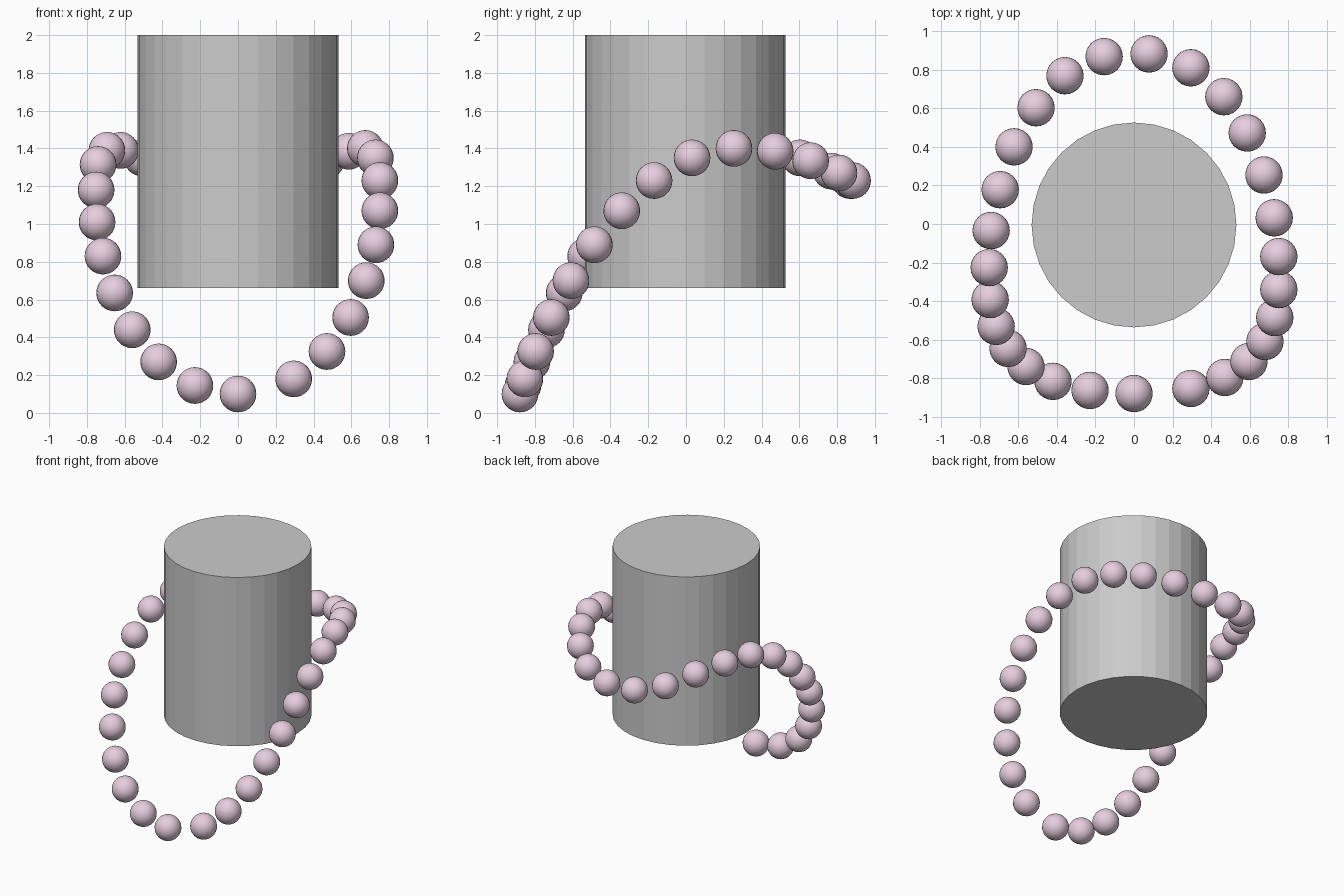
import bpy
from mathutils import Vector

# Cylindrical post, flat 32-sided
bpy.ops.mesh.primitive_cylinder_add(vertices=32, radius=0.531, depth=1.34,
                                    location=(0, -0.005, 1.33))
bpy.context.object.name = "post"

# Bead centres along the draped loop
path = [
    (0, -.879, .10), (.295, -.853, .18), (.471, -.796, .325), (.596, -.713, .505),
    (.679, -.609, .70), (.73, -.485, .89), (.751, -.34, 1.07), (.751, -.169, 1.23),
    (.727, .032, 1.35), (.674, .254, 1.40), (.587, .472, 1.385), (.466, .66, 1.335),
    (.295, .81, 1.27), (.078, .882, 1.23), (-.155, .868, 1.23), (-.358, .769, 1.28),
    (-.508, .603, 1.35), (-.622, .40, 1.39), (-.694, .178, 1.39), (-.741, -.034, 1.315),
    (-.751, -.226, 1.18), (-.746, -.392, 1.01), (-.715, -.531, .83), (-.653, -.645, .635),
    (-.56, -.739, .44), (-.42, -.816, .27), (-.228, -.863, .145),
]

pink = bpy.data.materials.new("bead_pink")
pink.diffuse_color = (0.8, 0.62, 0.74, 1)

# One smooth bead mesh shared by the whole string
bpy.ops.mesh.primitive_uv_sphere_add(segments=24, ring_count=16, radius=0.097)
first = bpy.context.object
bpy.ops.object.shade_smooth()
first.data.materials.append(pink)

for i, p in enumerate(path):
    bead = first if i == 0 else first.copy()
    if i:
        bpy.context.collection.objects.link(bead)
    bead.name = f"bead_{i + 1:02d}"
    bead.location = Vector(p)
